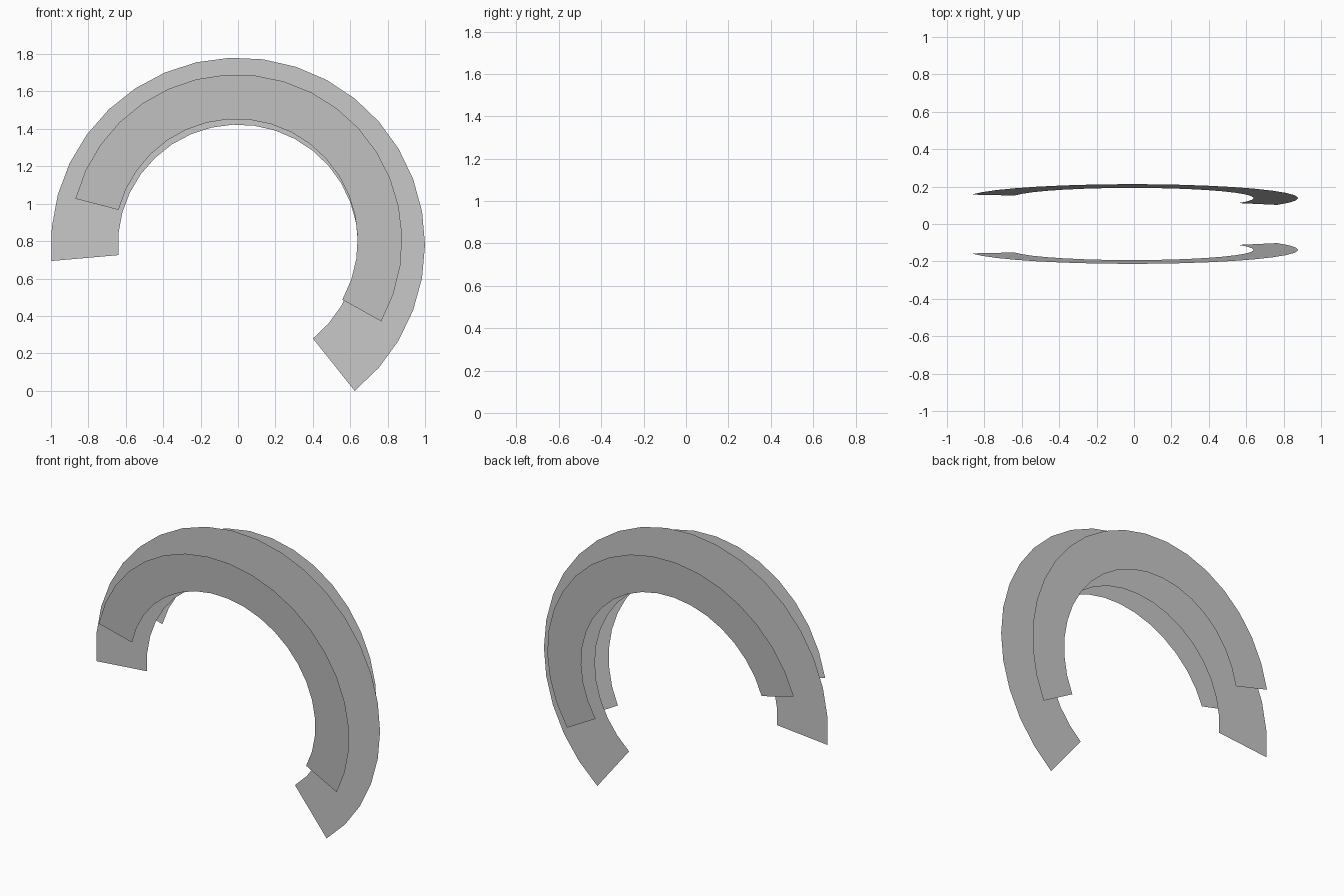
import bpy, bmesh
from math import radians, cos, sin

cube = bpy.data.objects.get("Cube")
if cube:
    bpy.data.objects.remove(cube, do_unlink=True)

# One plain light grey for every band
grey = bpy.data.materials.new("light_grey")
colour = (0.58, 0.58, 0.58, 1.0)
grey.use_nodes = True
grey.diffuse_color = colour
grey.node_tree.nodes["Principled BSDF"].inputs["Base Color"].default_value = colour


def arc_band(name, centre, inner, outer, start, end, segments, depth):
    """Flat arc strip in the xz plane; depth(z) gives its y position."""
    bm = bmesh.new()
    rows = []
    for i in range(segments + 1):
        a = radians(start + (end - start) * i / segments)
        row = []
        for r in (inner, outer):
            x, z = centre[0] + r * cos(a), centre[1] + r * sin(a)
            row.append(bm.verts.new((x, depth(z), z)))
        rows.append(row)
    for (a, b), (c, d) in zip(rows, rows[1:]):
        bm.faces.new((a, b, d, c))
    # Make the sheet face outward: the back one looks toward +y
    bm.normal_update()
    wanted = 1 if depth(1) > 0 else -1
    for f in bm.faces:
        if f.normal.y * wanted < 0:
            f.normal_flip()
    mesh = bpy.data.meshes.new(name)
    bm.to_mesh(mesh)
    bm.free()
    mesh.materials.append(grey)
    obj = bpy.data.objects.new(name, mesh)
    bpy.context.collection.objects.link(obj)


# Large upright band in the middle
arc_band("middle_band", (0, 0.781), 0.642, 1.0, -51.4, 185, 23, lambda z: 0)

# Smaller bands on both sides, leaning outward toward the top
for name, side in (("front_band", -1), ("back_band", 1)):
    arc_band(name, (-0.01, 0.803), 0.65, 0.888, -29.1, 165.4, 19,
             lambda z, s=side: s * (0.102 + 0.084 * (z - 0.37)))
